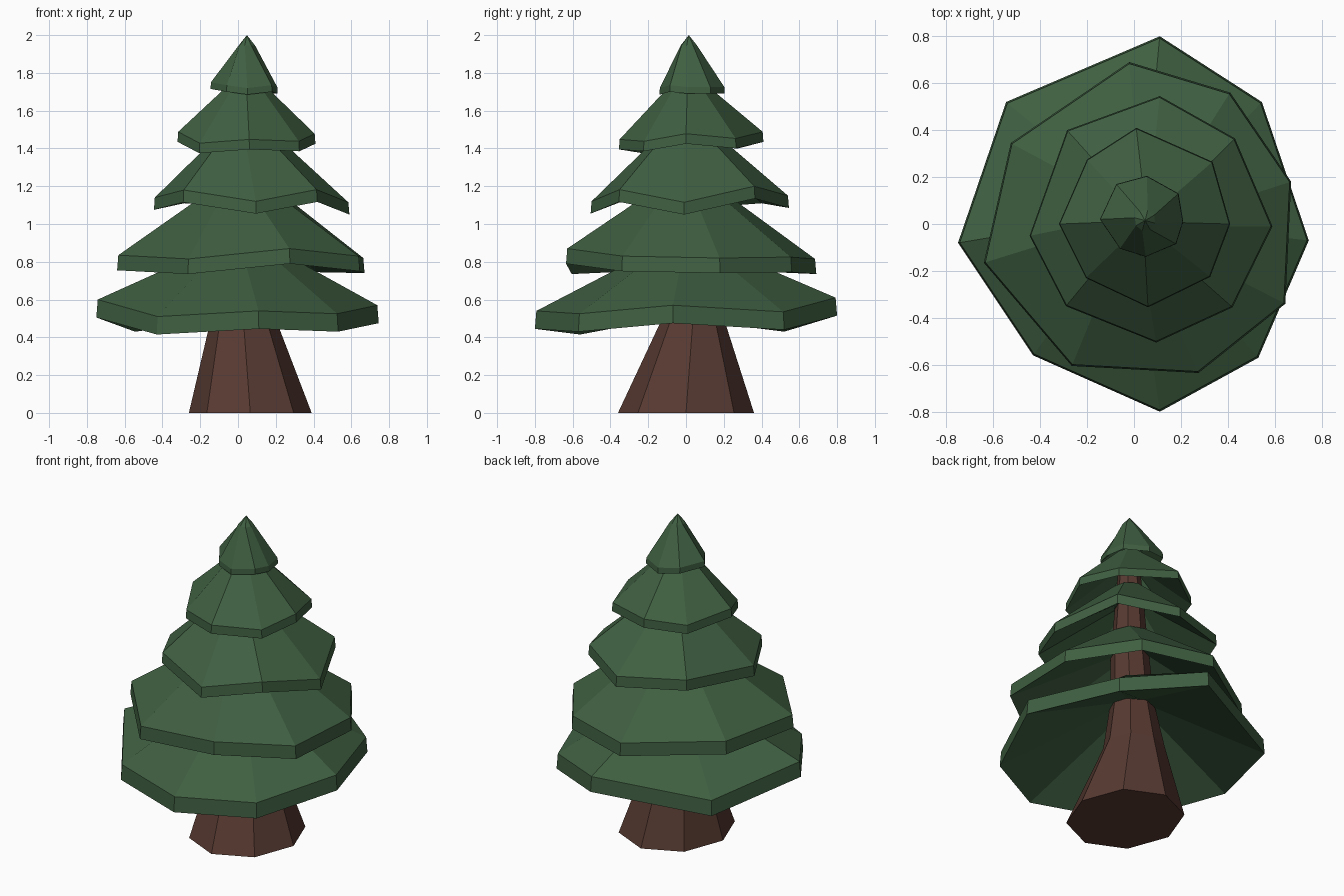
import bpy, bmesh, math


def material(name, color):
    m = bpy.data.materials.new(name)
    m.diffuse_color = (*color, 1)
    return m


GREEN = material("needles", (0.05, 0.115, 0.053))
BROWN = material("bark", (0.095, 0.042, 0.031))


def ring(cx, cy, z, rx, ry=None, phase=math.pi / 2):
    """Eight points, clockwise seen from above."""
    ry = ry or rx
    return [(cx + rx * math.cos(phase - i * math.pi / 4),
             cy + ry * math.sin(phase - i * math.pi / 4), z) for i in range(8)]


def loft(name, rings, mat, apex=None):
    """Bridge eight-sided rings; close the ends with a cap or an apex point."""
    bm = bmesh.new()
    loops = [[bm.verts.new(p) for p in r] for r in rings]
    for a, b in zip(loops, loops[1:]):
        for i in range(8):
            j = (i + 1) % 8
            bm.faces.new((a[i], a[j], b[j], b[i]))
    bm.faces.new(loops[0])
    if apex:
        tip = bm.verts.new(apex)
        for i in range(8):
            bm.faces.new((loops[-1][i], loops[-1][(i + 1) % 8], tip))
    else:
        bm.faces.new(loops[-1])
    bmesh.ops.recalc_face_normals(bm, faces=bm.faces)
    me = bpy.data.meshes.new(name)
    bm.to_mesh(me)
    bm.free()
    me.materials.append(mat)
    ob = bpy.data.objects.new(name, me)
    bpy.context.collection.objects.link(ob)
    return ob


def tier(name, rim, lip, top, under, apex=None):
    """Hollow skirt: underside ring, lower rim, upper rim, top ring."""
    upper = [(x * 0.99, y * 0.99, z + lip) for x, y, z in rim]
    a = math.atan2(rim[0][1], rim[0][0])
    loft(name, [ring(*under, phase=a), rim, upper, ring(*top, phase=a)], GREEN, apex)


# Trunk: flared foot, then a slim taper up through the branches
loft("trunk", [ring(0.065, 0, 0, 0.325, 0.36), ring(0.03, 0.035, 0.47, 0.18, 0.175),
               ring(0.03, 0.02, 0.75, 0.13), ring(0.04, 0.01, 1.1, 0.11),
               ring(0.045, 0.01, 1.7, 0.06)], BROWN)

# Branch tiers: wobbly rim, lip height, then top and underside rings (x, y, z, radius)
tier("branches_lowest",
     [(.11, .80, .515), (.545, .52, .44), (.745, -.07, .475), (.53, -.57, .43),
      (.11, -.80, .445), (-.43, -.56, .415), (-.75, -.08, .505), (-.545, .52, .43)],
     0.095, (0.03, 0.01, 0.89, 0.13), (0.03, 0.01, 0.74, 0.12))
tier("branches_low",
     [(-.02, .69, .735), (.41, .56, .745), (.67, .18, .74), (.645, -.34, .75),
      (.275, -.635, .79), (-.265, -.605, .735), (-.64, -.165, .755), (-.525, .345, .75)],
     0.08, (0.035, 0.01, 1.22, 0.12), (0.035, 0.01, 1.08, 0.11))
tier("branches_middle",
     [(.11, .545, 1.085), (.43, .365, 1.135), (.59, -.01, 1.05), (.42, -.355, 1.117),
      (.095, -.505, 1.055), (-.29, -.35, 1.115), (-.445, -.05, 1.075), (-.285, .40, 1.11)],
     0.065, (0.045, 0.01, 1.52, 0.10), (0.045, 0.01, 1.40, 0.09))
tier("branches_high",
     [(.01, .41, 1.435), (.335, .265, 1.40), (.41, 0, 1.425), (.325, -.225, 1.385),
      (.06, -.355, 1.395), (-.205, -.23, 1.375), (-.32, 0, 1.435), (-.20, .275, 1.40)],
     0.053, (0.045, 0.01, 1.76, 0.07), (0.045, 0.01, 1.66, 0.06))
tier("treetop",
     [(.055, .205, 1.69), (.19, .13, 1.69), (.21, .01, 1.69), (.18, -.085, 1.70),
      (.05, -.14, 1.685), (-.06, -.105, 1.70), (-.145, .02, 1.715), (-.075, .17, 1.71)],
     0.035, (0.047, 0.015, 1.945, 0.045), (0.045, 0.01, 1.83, 0.05), (0.047, 0.015, 2.0))
